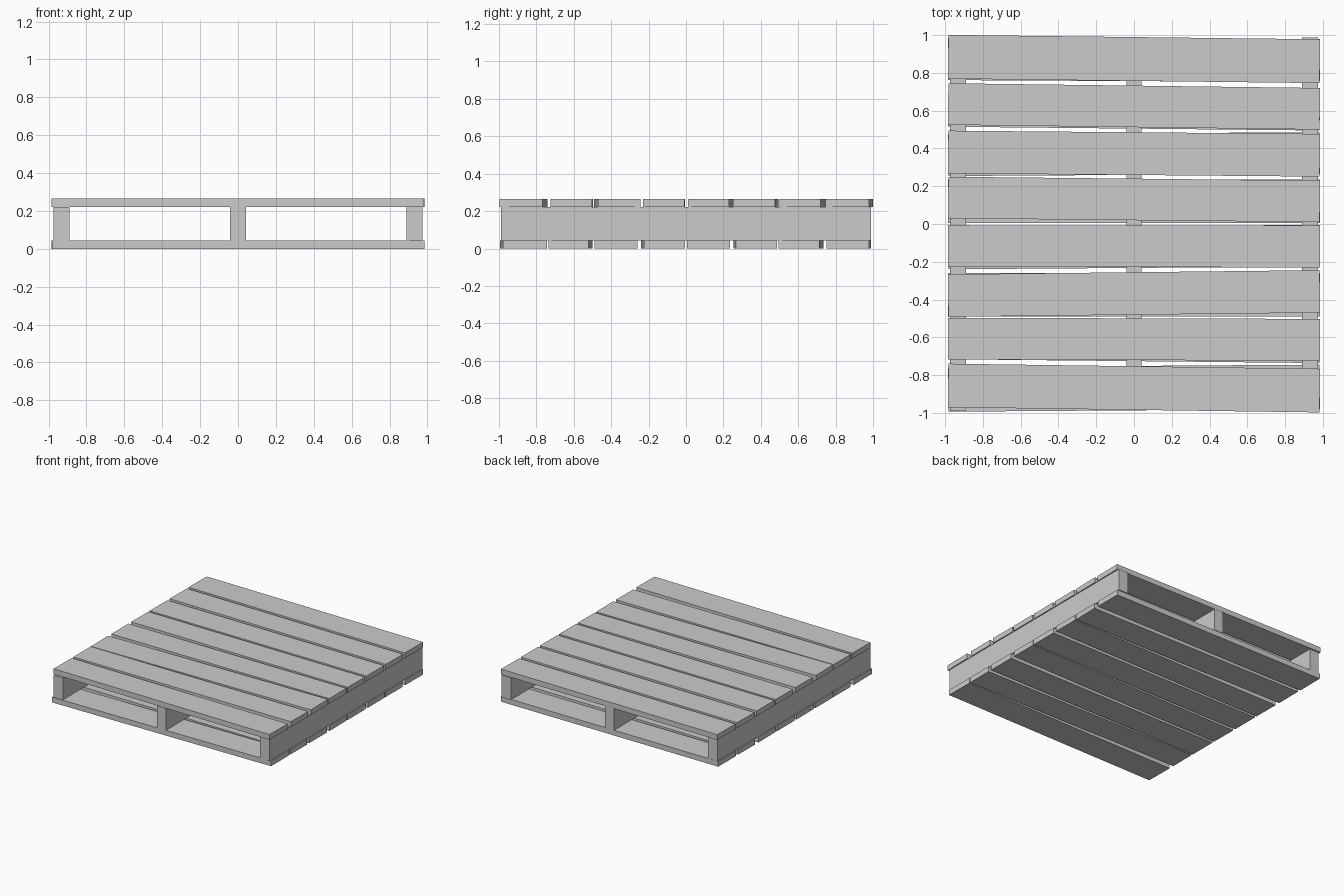
import bpy
import math


def box(name, center, size, angle=0.0):
    bpy.ops.mesh.primitive_cube_add(size=1, location=center, rotation=(0, 0, angle))
    ob = bpy.context.object
    ob.name = name
    ob.scale = size
    bpy.ops.object.transform_apply(location=False, rotation=False, scale=True)
    return ob


LENGTH = 1.968
BOARD = 0.043      # board thickness
TOP = 0.265        # overall height


def deck(name, z, rows):
    # each row: centre y at left end, centre y at right end, board width
    for i, (left, right, width) in enumerate(rows, 1):
        box(f"{name}_{i}", (0, (left + right) / 2, z), (LENGTH, width, BOARD),
            math.atan2(right - left, LENGTH))


# Slightly crooked top boards, back to front
deck("top_board", TOP - BOARD / 2, [
    (0.885, 0.862, 0.232), (0.635, 0.610, 0.220),
    (0.381, 0.364, 0.226), (0.140, 0.120, 0.220),
    (-0.117, -0.119, 0.221), (-0.379, -0.357, 0.225),
    (-0.607, -0.613, 0.221), (-0.855, -0.882, 0.231),
])

# Bottom boards, back to front
deck("bottom_board", BOARD / 2, [
    (0.876, 0.865, 0.228), (0.625, 0.605, 0.220),
    (0.364, 0.376, 0.220), (0.120, 0.120, 0.230),
    (-0.129, -0.115, 0.221), (-0.375, -0.375, 0.230),
    (-0.608, -0.628, 0.216), (-0.876, -0.862, 0.235),
])

# Three stringers between the decks
for name, x, w in (("left_stringer", -0.932, 0.086),
                   ("middle_stringer", 0.0, 0.082),
                   ("right_stringer", 0.932, 0.086)):
    box(name, (x, 0, TOP / 2), (w, 1.976, TOP - 2 * BOARD))
